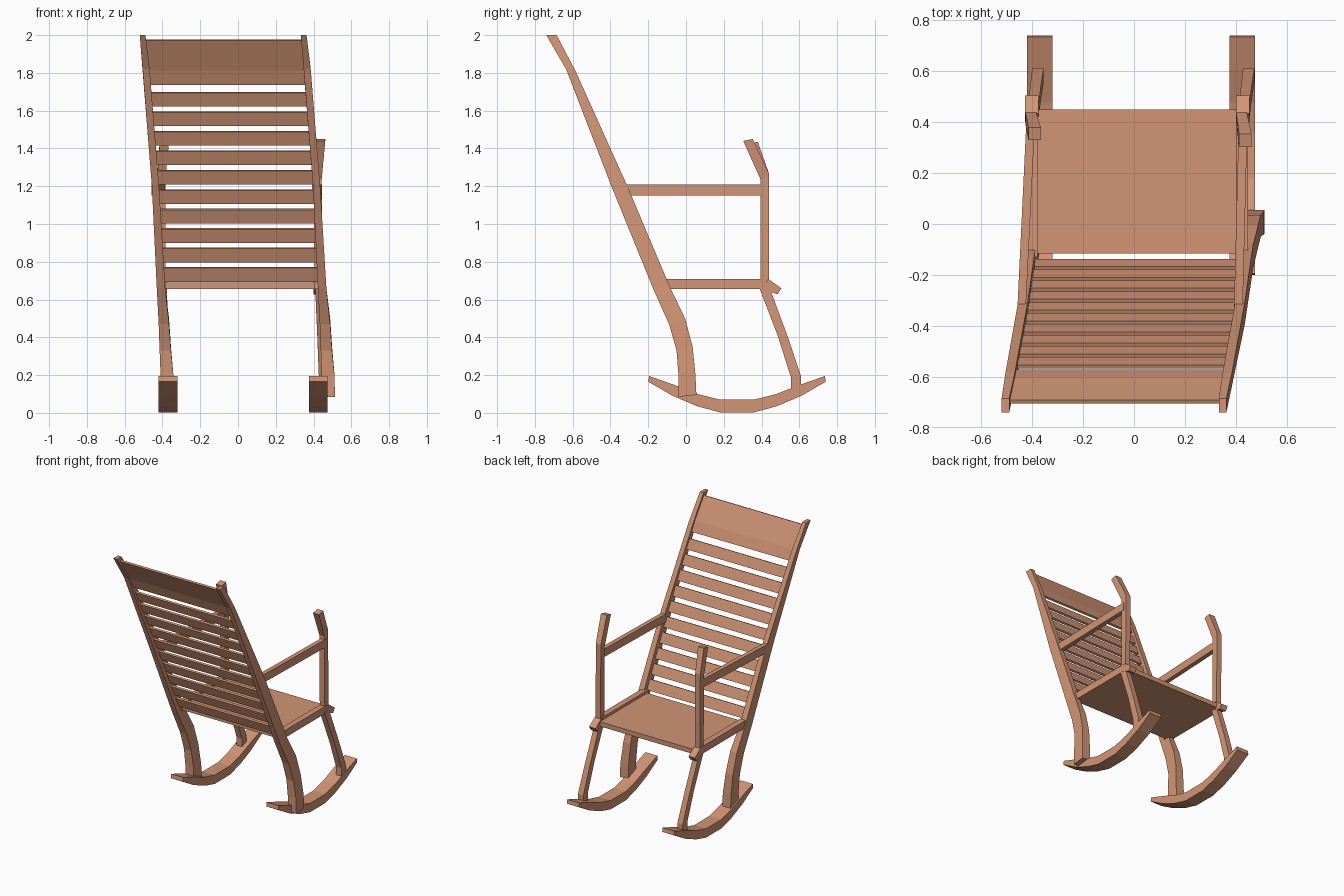
import bpy
import bmesh

cube = bpy.data.objects.get("Cube")
if cube:
    bpy.data.objects.remove(cube, do_unlink=True)

wood = bpy.data.materials.new("warm wood")
wood.use_nodes = True
colour = (0.64, 0.30, 0.18, 1)
wood.diffuse_color = colour
wood.node_tree.nodes["Principled BSDF"].inputs["Base Color"].default_value = colour


def beam(name, sections, shift=0.0):
    """Loft a four-sided beam; each section is x0, x1, back (y, z), front (y, z)."""
    bm = bmesh.new()
    rings = []
    for x0, x1, a, b in sections:
        corners = ((x0, a), (x1, a), (x1, b), (x0, b))
        rings.append([bm.verts.new((x + shift, *p)) for x, p in corners])
    for r, s in zip(rings, rings[1:]):
        for i in range(4):
            j = (i + 1) % 4
            bm.faces.new((r[i], r[j], s[j], s[i]))
    bm.faces.new(rings[0])
    bm.faces.new(rings[-1])
    bmesh.ops.recalc_face_normals(bm, faces=bm.faces)
    mesh = bpy.data.meshes.new(name)
    bm.to_mesh(mesh)
    bm.free()
    mesh.materials.append(wood)
    obj = bpy.data.objects.new(name, mesh)
    bpy.context.collection.objects.link(obj)


def bar(name, back, front, z0, z1):
    """Level bar between two ends, each given as x0, x1, y."""
    beam(name, [(x0, x1, (y, z0), (y, z1)) for x0, x1, y in (back, front)])


# Tall back posts, both leaning the same way
SPAN = 0.853
post = [
    (-.52, -.49, (-.74, 2.0), (-.685, 2.0)),
    (-.505, -.468, (-.635, 1.82), (-.585, 1.81)),
    (-.456, -.418, (-.395, 1.2), (-.31, 1.2)),
    (-.43, -.385, (-.175, .66), (-.082, .66)),
    (-.42, -.365, (-.09, .47), (-.005, .5)),
    (-.415, -.355, (-.05, .33), (.035, .35)),
    (-.41, -.342, (-.04, .2), (.05, .2)),
    (-.41, -.34, (-.04, .085), (.055, .095)),
]
beam("right_back_post", post)
beam("left_back_post", post, SPAN)


def on_post(z):
    """Middle of the post at height z: inner x of the right post, y."""
    rows = [(x1, (a[0] + b[0]) / 2, (a[1] + b[1]) / 2) for _, x1, a, b in post]
    for (xa, ya, za), (xb, yb, zb) in zip(rows, rows[1:]):
        if zb <= z <= za:
            t = (za - z) / (za - zb)
            return xa + (xb - xa) * t, ya + (yb - ya) * t


def slat(name, heights, thick=.007):
    """Board spanning the posts through the given heights."""
    rows = []
    for z in heights:
        x, y = on_post(z)
        rows.append((x - .01, x + SPAN - .03,
                     (y - thick, z - thick * .4), (y + thick, z + thick * .4)))
    beam(name, rows)


# Headrest and back slats
slat("headrest", (1.975, 1.88, 1.815, 1.74))
for i in range(10):
    mid = 1.66 - i * .103
    slat(f"back_slat_{i + 1}", (mid + .036, mid - .036))

# Seat panel
bar("seat", (-.385, .41, -.115), (-.385, .41, .45), .655, .69)

# Curved rockers, symmetric front to back
half = [(.47, .165, .195), (.34, .09, .15), (.21, .035, .1), (.09, .003, .07)]
arc = [(-d, lo, hi) for d, lo, hi in half] + half[::-1]
rocker = [(-.42, -.32, (.27 + d, lo), (.27 + d * .99, hi)) for d, lo, hi in arc]
beam("right_rocker", rocker)
beam("left_rocker", rocker, .795)

# Front legs
leg = [
    (-.42, -.378, (.385, .67), (.44, .67)),
    (-.408, -.366, (.485, .41), (.54, .4)),
    (-.4, -.355, (.555, .19), (.61, .19)),
    (-.4, -.355, (.555, .1), (.61, .1)),
]
beam("right_front_leg", leg)
beam("left_front_leg", leg, .828)

# Side pieces: seat rail, rail tip, arm post and armrest
for side, dx, tip_y, tip_z in (("right", 0, .33, 1.425), ("left", .828, .303, 1.44)):
    bar(f"{side}_seat_rail", (-.425 + dx, -.38 + dx, -.13),
        (-.425 + dx, -.38 + dx, .42), .655, .71)
    beam(f"{side}_rail_tip", [
        (-.428, -.375, (.4, .655), (.435, .71)),
        (-.428, -.375, (.485, .628), (.505, .66))], dx)
    beam(f"{side}_arm_post", [
        (-.423, -.383, (.395, .66), (.44, .66)),
        (-.427, -.385, (.395, 1.235), (.44, 1.265)),
        (-.415, -.366, (tip_y, tip_z), (tip_y + .05, tip_z + .01))], dx)
bar("right_armrest", (-.458, -.425, -.33), (-.422, -.388, .42), 1.15, 1.21)
bar("left_armrest", (.393, .427, -.33), (.412, .446, .42), 1.15, 1.21)
